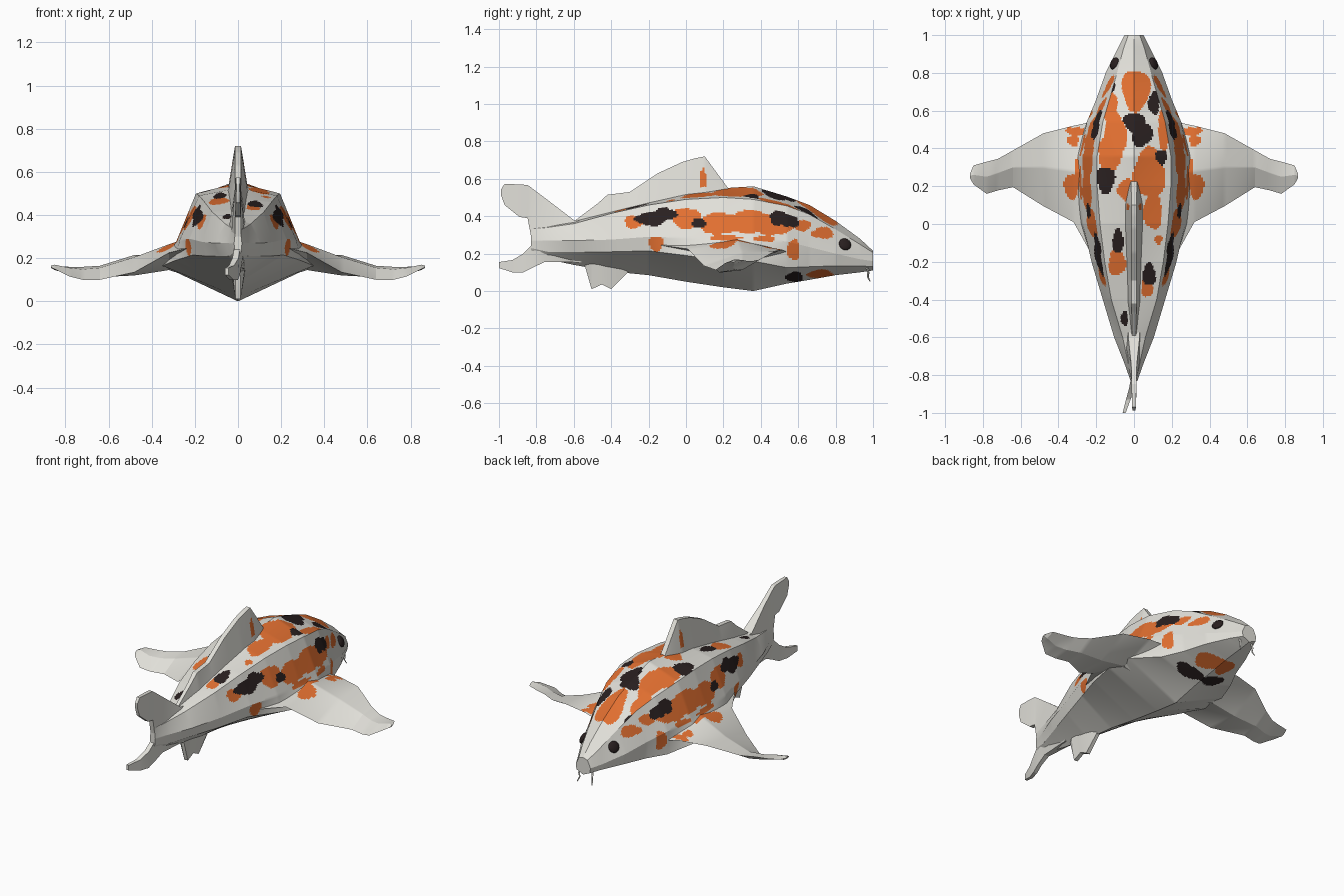
import bpy, bmesh, math
from mathutils import Vector


def material(name, rgb):
    m = bpy.data.materials.new(name)
    m.diffuse_color = (*rgb, 1)
    return m


MATS = [material("pearl_white", (0.76, 0.75, 0.70)),
        material("koi_orange", (0.76, 0.16, 0.03)),
        material("ink_black", (0.022, 0.014, 0.014))]


def inside(u, v, spots):
    """True when the point lies in one of the wobbly ellipses (u, v, ru, rv)."""
    for cu, cv, ru, rv in spots:
        a, b = (u - cu) / ru, (v - cv) / rv
        w = 1 + 0.10 * math.sin(3 * math.atan2(b, a) + 40 * cu)
        if a * a + b * b < w * w:
            return True
    return False


def loft(name, rings, step=0.0, paint=None):
    """Skin closed rings of points; step > 0 refines the skin for painting."""
    n = len(rings[0])
    rings = [[Vector(p) for p in r] for r in rings]
    if step:
        fine = []
        for a, b in zip(rings, rings[1:]):
            k = max(1, math.ceil(max((q - p).length for p, q in zip(a, b)) / step))
            fine += [[p.lerp(q, i / k) for p, q in zip(a, b)] for i in range(k)]
        fine.append(rings[-1])
        ks = [max(1, math.ceil(max((r[(j + 1) % n] - r[j]).length for r in rings) / step))
              for j in range(n)]
        rings = [[r[j].lerp(r[(j + 1) % n], i / ks[j]) for j in range(n) for i in range(ks[j])]
                 for r in fine]
    bm = bmesh.new()
    vs = [[bm.verts.new(p) for p in r] for r in rings]
    m = len(vs[0])
    for a, b in zip(vs, vs[1:]):
        for j in range(m):
            bm.faces.new((a[j], a[(j + 1) % m], b[(j + 1) % m], b[j]))
    bm.faces.new(vs[0])
    bm.faces.new(vs[-1])
    bmesh.ops.recalc_face_normals(bm, faces=bm.faces)
    bm.normal_update()
    if paint:
        for f in bm.faces:
            f.material_index = paint(f.calc_center_median(), f.normal)
    me = bpy.data.meshes.new(name)
    bm.to_mesh(me)
    bm.free()
    for mat in MATS:
        me.materials.append(mat)
    ob = bpy.data.objects.new(name, me)
    bpy.context.collection.objects.link(ob)
    bpy.ops.object.select_all(action='DESELECT')
    ob.select_set(True)
    bpy.context.view_layer.objects.active = ob
    bpy.ops.object.shade_smooth_by_angle(angle=math.radians(20))
    return ob


def blade(name, columns, **kw):
    """Upright fin from columns (y, z_low, z_high, half_low, half_high, x_shift)."""
    return loft(name, [[(s - a, y, lo), (s - b, y, hi), (s + b, y, hi), (s + a, y, lo)]
                       for y, lo, hi, a, b, s in columns], **kw)


# Painted patches: back is (x, y), flank is (y, z), fin is (|x|, y)
BACK_ORANGE = [(.01, .71, .075, .11), (-.13, .63, .04, .08), (-.10, .47, .06, .12),
               (-.13, .36, .06, .10), (.08, .27, .085, .13), (.10, .07, .05, .10),
               (-.04, .18, .045, .06), (-.09, -.20, .045, .075), (.07, -.33, .03, .06),
               (.13, -.08, .02, .025), (.16, .50, .03, .12)]
BACK_BLACK = [(.00, .54, .055, .05), (.04, .48, .055, .07), (.105, .64, .03, .06),
              (-.15, .235, .05, .07), (.145, .355, .03, .04), (-.085, -.09, .03, .065),
              (.08, -.27, .035, .06), (-.05, -.50, .02, .04), (-.12, .73, .02, .04)]
FLANK_ORANGE = [(.20, .36, .13, .055), (.36, .37, .13, .06), (.45, .34, .14, .035),
                (.00, .39, .08, .055), (-.28, .37, .05, .035), (.62, .35, .05, .03),
                (.73, .31, .06, .03), (.21, .285, .09, .014), (.42, .28, .06, .016),
                (.575, .22, .035, .055), (-.16, .255, .04, .04), (.72, .09, .07, .024)]
FLANK_BLACK = [(-.19, .385, .08, .036), (-.11, .41, .06, .035), (.07, .365, .04, .025),
               (.50, .39, .055, .038), (.56, .37, .045, .03), (.58, .075, .045, .028)]
FIN_ORANGE = [(.32, .44, .03, .03), (.28, .30, .04, .05), (.33, .20, .04, .07),
              (.31, .49, .05, .025)]


def body_paint(c, n):
    if n.z > 0.65 and c.z > 0.3:
        u, v, orange, black = c.x, c.y, BACK_ORANGE, BACK_BLACK
    else:
        u, v, orange, black = c.y, c.z, FLANK_ORANGE, FLANK_BLACK
    return 2 if inside(u, v, black) else 1 if inside(u, v, orange) else 0


def fin_paint(c, n):
    return 1 if n.z > 0.1 and inside(abs(c.x), c.y, FIN_ORANGE) else 0


def dorsal_paint(c, n):
    return 1 if inside(c.y, c.z, [(.09, .60, .018, .05)]) else 0


# Body: y, top z, shoulder x z, flank x z, lower edge x z, keel z
SECTIONS = [(1.0, .215, .03, .205, .05, .16, .045, .13, .11),
            (.93, .28, .055, .25, .085, .17, .08, .135, .10),
            (.80, .375, .09, .33, .15, .20, .14, .135, .085),
            (.66, .46, .13, .41, .20, .235, .19, .13, .06),
            (.54, .505, .165, .455, .25, .265, .25, .125, .04),
            (.36, .56, .195, .49, .285, .28, .34, .16, 0),
            (.20, .55, .195, .50, .285, .28, .35, .165, .02),
            (0, .525, .18, .49, .27, .285, .29, .19, .05),
            (-.2, .475, .155, .46, .225, .29, .21, .215, .085),
            (-.4, .425, .12, .415, .165, .275, .15, .21, .105),
            (-.6, .375, .06, .36, .105, .27, .085, .21, .14),
            (-.74, .36, .03, .34, .05, .27, .04, .21, .17),
            (-.83, .35, .012, .33, .018, .27, .015, .23, .20)]
rings = []
for y, zt, xr, zr, xm, zm, xk, zk, zb in SECTIONS:
    half = [(xr, zr), (xm, zm), (xk, zk)]
    rings.append([(0, y, zt)] + [(x, y, z) for x, z in half] + [(0, y, zb)]
                 + [(-x, y, z) for x, z in reversed(half)])
loft("body", rings, step=0.011, paint=body_paint)

# Pectoral fins: x, then (y, z) of leading edge, upper skin, trailing edge, under skin
FIN = [(.18, .55, .20, .25, .31, -.24, .26, .30, .10),
       (.32, .52, .22, .28, .265, .01, .225, .30, .145),
       (.48, .48, .215, .30, .205, .095, .135, .30, .12),
       (.64, .39, .165, .30, .155, .195, .10, .30, .112),
       (.72, .345, .16, .27, .148, .178, .10, .27, .115),
       (.78, .33, .16, .25, .155, .16, .115, .25, .125),
       (.85, .31, .165, .26, .17, .21, .15, .26, .145),
       (.867, .27, .163, .255, .165, .24, .158, .255, .155)]
for side, label in ((1, "right"), (-1, "left")):
    loft("pectoral_fin_" + label,
         [[(side * s[0], s[i], s[i + 1]) for i in (1, 3, 5, 7)] for s in FIN],
         step=0.015, paint=fin_paint)

# Dorsal fin
blade("dorsal_fin", [(.225, .50, .55, .03, .015, 0), (.10, .50, .72, .05, .014, 0),
                     (.05, .49, .71, .05, .014, 0), (-.02, .48, .69, .05, .014, 0),
                     (-.15, .45, .63, .045, .014, 0), (-.30, .42, .53, .04, .014, 0),
                     (-.42, .39, .515, .035, .014, 0), (-.47, .37, .47, .03, .012, 0),
                     (-.59, .33, .38, .02, .01, 0)], step=0.015, paint=dorsal_paint)

# Tail lobes
blade("tail_upper_lobe", [(-.56, .25, .375, .07, .03, 0), (-.60, .25, .38, .06, .03, 0),
                          (-.74, .26, .487, .035, .015, 0), (-.83, .30, .555, .014, .012, 0),
                          (-.847, .39, .567, .014, .012, 0), (-.89, .396, .57, .013, .012, 0),
                          (-.97, .46, .573, .01, .01, 0), (-.988, .51, .545, .008, .008, 0)])
blade("tail_lower_lobe", [(-.56, .15, .27, .03, .07, 0), (-.60, .155, .27, .025, .06, 0),
                          (-.757, .155, .28, .015, .035, 0), (-.82, .125, .25, .012, .014, -.003),
                          (-.87, .10, .20, .012, .014, -.012), (-.928, .10, .166, .01, .012, -.03),
                          (-1.0, .123, .155, .008, .008, -.052)])

# Anal fin
blade("anal_fin", [(-.31, .10, .16, .01, .03, 0), (-.40, .01, .18, .012, .04, 0),
                   (-.45, .035, .18, .012, .04, 0), (-.505, .01, .18, .012, .035, 0),
                   (-.545, .15, .19, .01, .03, 0)])

# Eyes and barbels
for side, label in ((1, "right"), (-1, "left")):
    bpy.ops.mesh.primitive_uv_sphere_add(segments=16, ring_count=10, radius=1,
                                         location=(side * .104, .85, .25))
    eye = bpy.context.object
    eye.name = "eye_" + label
    eye.scale = (.016, .034, .034)
    eye.rotation_euler = (0, -side * .45, side * .38)
    eye.data.materials.append(MATS[2])
    bpy.ops.object.shade_smooth_by_angle()

    path = [(.040, .965, .14, .007), (.045, .975, .10, .006),
            (.043, .972, .075, .005), (.050, .985, .05, .003)]
    loft("barbel_" + label,
         [[(side * x + r * math.cos(a), y + r * math.sin(a), z)
           for a in (0, math.pi / 2, math.pi, 1.5 * math.pi)] for x, y, z, r in path])
